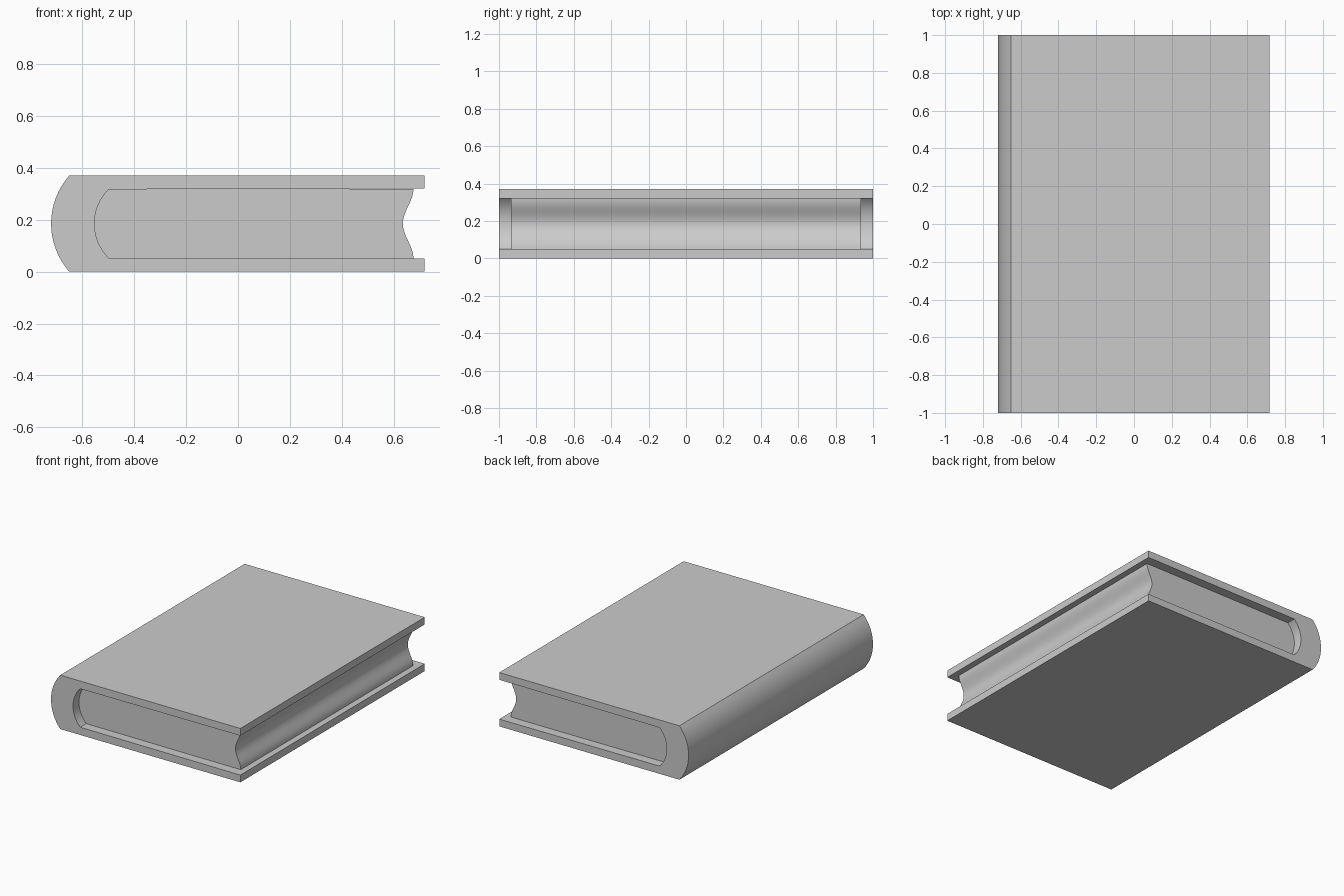
import bpy, bmesh, math

if "Cube" in bpy.data.objects:
    bpy.data.objects.remove(bpy.data.objects["Cube"])

MID = 0.185  # height of the book's middle plane


def bulge(x, half, sag, n=16):
    """Arc from top to bottom around MID, bulging towards -x by sag."""
    r = (half * half + sag * sag) / (2 * sag)
    a = math.asin(half / r)
    cx = x - sag + r
    return [(cx - r * math.cos(t), MID + r * math.sin(t))
            for t in (a - 2 * a * i / n for i in range(n + 1))]


def extrude_profile(name, profile, half_len):
    """Closed xz profile extruded symmetrically along y."""
    bm = bmesh.new()
    face = bm.faces.new([bm.verts.new((x, -half_len, z)) for x, z in profile])
    ext = bmesh.ops.extrude_face_region(bm, geom=[face])
    verts = [v for v in ext["geom"] if isinstance(v, bmesh.types.BMVert)]
    bmesh.ops.translate(bm, verts=verts, vec=(0, 2 * half_len, 0))
    bmesh.ops.recalc_face_normals(bm, faces=bm.faces)
    mesh = bpy.data.meshes.new(name)
    bm.to_mesh(mesh)
    bm.free()
    obj = bpy.data.objects.new(name, mesh)
    bpy.context.collection.objects.link(obj)
    bpy.context.view_layer.objects.active = obj
    obj.select_set(True)
    bpy.ops.object.shade_smooth_by_angle(angle=math.radians(30))
    obj.select_set(False)
    return obj


# Cover: two boards joined by a rounded spine, open at the fore edge
outer = bulge(-0.65, 0.185, 0.07)
inner = bulge(-0.498, 0.132, 0.055)
cover = ([(0.718, 0.37)] + outer + [(0.718, 0.0), (0.718, 0.05)]
         + inner[::-1] + [(0.718, 0.32)])
extrude_profile("cover", cover, 1.0)

# Pages: rounded back tucked into the spine, hollow fore edge
fore = []
for i in range(17):
    t = -1 + 2 * i / 16
    fore.append((0.635 + 0.041 * (1 - math.cos(math.pi * t)) / 2, MID + 0.134 * t))
pages = bulge(-0.5, 0.134, 0.056) + fore
extrude_profile("pages", pages, 0.935)
